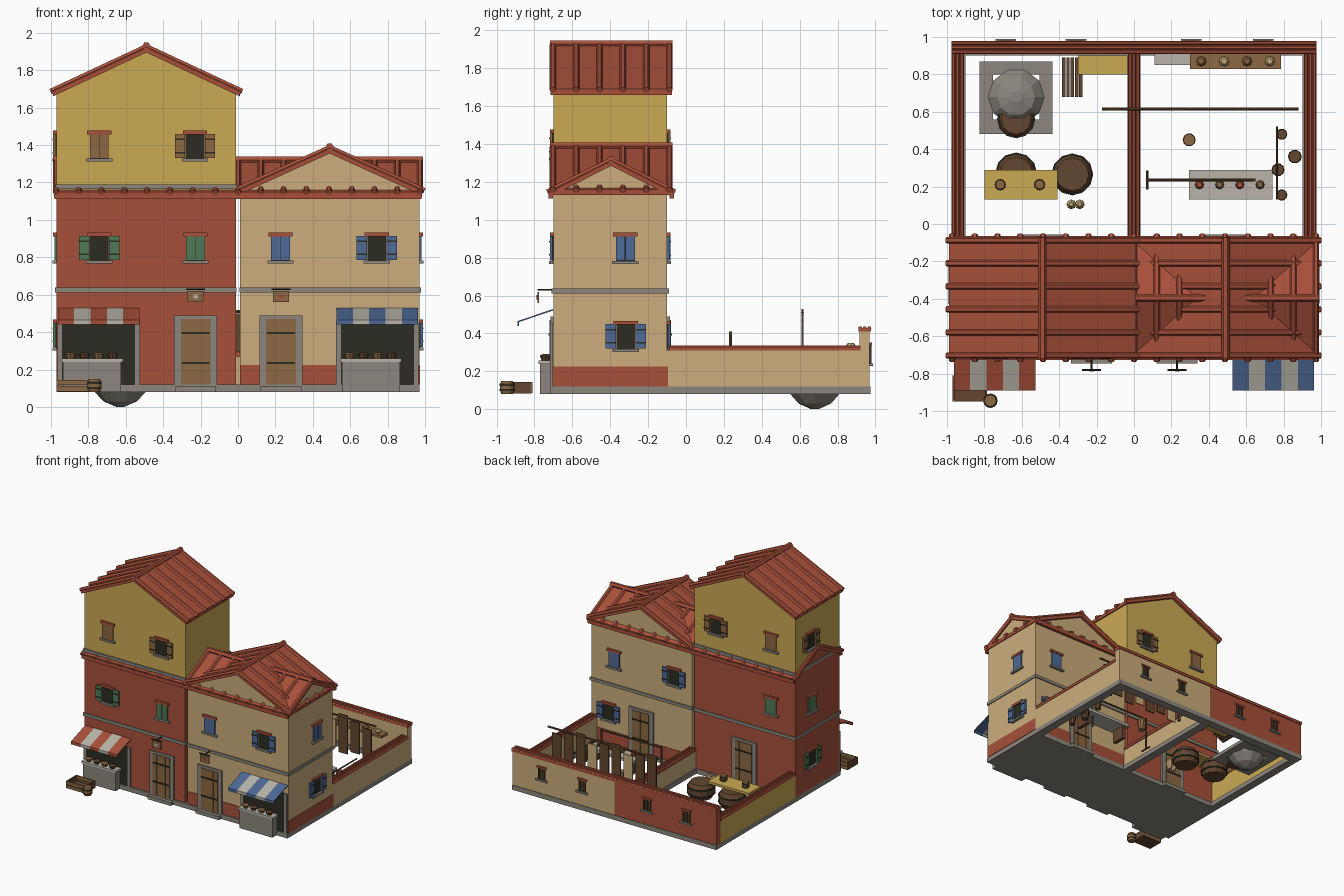
import bpy, math
from mathutils import Vector

def mat(name, r, g, b):
    m = bpy.data.materials.new(name)
    lin = [(c / 255 / 12.92 if c < 10 else ((c / 255 + 0.055) / 1.055) ** 2.4) for c in (r, g, b)]
    m.diffuse_color = (*lin, 1)
    return m

RED = mat("terracotta", 168, 80, 58)
TAN = mat("sand_plaster", 204, 174, 124)
YEL = mat("ochre_plaster", 203, 170, 84)
GREY = mat("stone", 140, 135, 126)
DARK = mat("dark_opening", 44, 44, 34)
WOOD = mat("wood", 140, 104, 66)
BROWN = mat("dark_wood", 98, 70, 46)
GREEN = mat("green_paint", 80, 122, 88)
BLUE = mat("blue_paint", 78, 106, 150)
PALE = mat("pale_stone", 184, 180, 168)

def mesh(name, verts, faces, m):
    me = bpy.data.meshes.new(name)
    me.from_pydata(verts, [], faces)
    me.materials.append(m)
    o = bpy.data.objects.new(name, me)
    bpy.context.collection.objects.link(o)
    return o

def prism(name, pts, axis, a, b, m):
    """Extrude a 2D profile along x (profile y,z) or y (profile x,z)."""
    place = (lambda p, t: (t, p[0], p[1])) if axis == 'x' else (lambda p, t: (p[0], t, p[1]))
    n = len(pts)
    area = sum(pts[i][0] * pts[(i + 1) % n][1] - pts[(i + 1) % n][0] * pts[i][1] for i in range(n))
    if (area > 0) == (axis == 'y'):
        pts = pts[::-1]
    v = [place(p, a) for p in pts] + [place(p, b) for p in pts]
    f = [tuple(range(n))[::-1], tuple(range(n, 2 * n))]
    f += [(i, (i + 1) % n, n + (i + 1) % n, n + i) for i in range(n)]
    return mesh(name, v, f, m)

def box(name, x0, x1, y0, y1, z0, z1, m):
    return prism(name, [(y0, z0), (y1, z0), (y1, z1), (y0, z1)], 'x', x0, x1, m)

def rod(name, a, b, r, m, n=6):
    a, b = Vector(a), Vector(b)
    q = (b - a).to_track_quat('Z', 'Y')
    ring = [q @ Vector((r * math.cos(2 * math.pi * i / n), r * math.sin(2 * math.pi * i / n), 0)) for i in range(n)]
    f = [tuple(range(n))[::-1], tuple(range(n, 2 * n))]
    f += [(i, (i + 1) % n, n + (i + 1) % n, n + i) for i in range(n)]
    return mesh(name, [a + p for p in ring] + [b + p for p in ring], f, m)

def lathe(name, x, y, prof, m, n=10):
    v = [(x + r * math.cos(2 * math.pi * i / n), y + r * math.sin(2 * math.pi * i / n), z)
         for r, z in prof for i in range(n)]
    f = [(k * n + i, k * n + (i + 1) % n, (k + 1) * n + (i + 1) % n, (k + 1) * n + i)
         for k in range(len(prof) - 1) for i in range(n)]
    f += [tuple(range(n))[::-1], tuple(range((len(prof) - 1) * n, len(prof) * n))]
    return mesh(name, v, f, m)

def wallbox(name, face, u, z, w, h, d0, d1, m):
    """Box on a wall face: u, z centre, w, h size, d0..d1 distance outwards."""
    u0, u1, z0, z1 = u - w / 2, u + w / 2, z - h / 2, z + h / 2
    if face == 'front': return box(name, u0, u1, -0.70 - d1, -0.70 - d0, z0, z1, m)
    if face == 'back': return box(name, u0, u1, -0.10 + d0, -0.10 + d1, z0, z1, m)
    if face == 'yard': return box(name, u0, u1, 0.97 + d0, 0.97 + d1, z0, z1, m)
    if face == 'left': return box(name, -0.97 - d1, -0.97 - d0, u0, u1, z0, z1, m)
    return box(name, 0.97 + d0, 0.97 + d1, u0, u1, z0, z1, m)

def window(face, u, z, m, is_open):
    wallbox("window_lintel", face, u, z + 0.072, 0.13, 0.02, -0.01, 0.018, RED)
    wallbox("window_sill", face, u, z - 0.075, 0.14, 0.016, -0.01, 0.022, GREY)
    wallbox("window_opening", face, u, z, 0.1, 0.135, -0.01, 0.004, DARK)
    for s in (-1, 1):
        c = u + s * (0.08 if is_open else 0.026)
        w = 0.055 if is_open else 0.049
        wallbox("shutter", face, c, z, w, 0.13, 0.004 if is_open else 0, 0.018 if is_open else 0.012, m)
        if is_open:
            for dz in (-0.035, 0.035):
                wallbox("shutter_strap", face, c, z + dz, w, 0.008, 0.018, 0.022, DARK)

def door(face, u):
    wallbox("door_frame", face, u, 0.305, 0.23, 0.37, -0.01, 0.015, GREY)
    for i in range(4):
        wallbox("door_plank", face, u - 0.06 + i * 0.04, 0.295, 0.038, 0.35, 0, 0.021, WOOD)
    for z in (0.235, 0.395):
        wallbox("door_strap", face, u, z, 0.15, 0.012, 0.02, 0.026, DARK)
    wallbox("door_step", face, u, 0.095, 0.22, 0.03, -0.02, 0.045, GREY)

# Foundation: slab under the houses, open frame round the yards
box("house_slab", -0.97, 0.97, -0.715, -0.09, 0.08, 0.12, GREY)
box("yard_kerb_back", -0.97, 0.97, 0.90, 0.975, 0.08, 0.12, GREY)
for x in (-0.935, 0, 0.935):
    box("yard_kerb", x - 0.035, x + 0.035, -0.09, 0.90, 0.08, 0.12, GREY)

# House bodies, plinth, bands and upper storey
box("red_house", -0.97, -0.012, -0.70, -0.10, 0.12, 1.16, RED)
box("sand_house", 0.012, 0.97, -0.70, -0.10, 0.12, 1.16, TAN)
box("red_plinth", 0.012, 0.974, -0.704, -0.096, 0.12, 0.225, RED)
for s in (-1, 1):
    a, b = sorted((s * 0.008, s * 0.978))
    box("stone_band", a, b, -0.71, -0.09, 0.612, 0.638, GREY)
prism("upper_storey", [(-0.97, 1.16), (-0.01, 1.16), (-0.01, 1.685), (-0.49, 1.895), (-0.97, 1.685)],
      'y', -0.70, -0.10, YEL)
box("upper_storey_base", -0.975, -0.005, -0.712, -0.088, 1.165, 1.19, GREY)

# Gable walls under the lower roofs
prism("front_gable", [(0.012, 1.15), (0.97, 1.15), (0.49, 1.355)], 'y', -0.70, -0.10, TAN)
for x0, x1, m in ((0.05, 0.97, TAN), (-0.97, -0.05, RED)):
    prism("side_gable", [(-0.70, 1.15), (-0.10, 1.15), (-0.40, 1.30)], 'x', x0, x1, m)

def roof(axis, c, half, rz, ez, a, b, n):
    """Two thin slopes with tile ribs, verge rolls and a ridge roll."""
    P = (lambda u, t, z: (t, u, z)) if axis == 'x' else (lambda u, t, z: (u, t, z))
    prof = [(c - half, ez), (c, rz), (c + half, ez), (c + half, ez - 0.03), (c, rz - 0.03), (c - half, ez - 0.03)]
    for s in (-1, 1):
        prism("roof_slope", [(c, rz), (c + s * half, ez), (c + s * half, ez - 0.03), (c, rz - 0.03)], axis, a, b, RED)
        for i in range(n):
            t = a + 0.012 + (b - a - 0.024) * i / (n - 1)
            rod("roof_rib", P(c, t, rz), P(c + s * (half + 0.012), t, ez - 0.004), 0.017, RED)
    rod("roof_ridge", P(c, a - 0.004, rz + 0.004), P(c, b + 0.004, rz + 0.004), 0.022, RED)

roof('y', -0.49, 0.50, 1.925, 1.69, -0.715, -0.075, 6)
roof('y', 0.49, 0.495, 1.385, 1.16, -0.715, -0.075, 6)
roof('x', -0.395, 0.325, 1.315, 1.15, -0.985, 0.985, 17)
for y in (-0.715, -0.075):
    box("eave_board", -0.98, 0.98, y - 0.012, y + 0.012, 1.112, 1.145, RED)

# Windows: (face, position, height, shutter colour, open)
for w in [('front', -0.742, 1.395, WOOD, 0), ('front', -0.23, 1.395, WOOD, 1),
          ('front', -0.742, 0.85, GREEN, 1), ('front', -0.227, 0.85, GREEN, 0),
          ('front', 0.227, 0.85, BLUE, 0), ('front', 0.742, 0.85, BLUE, 1),
          ('back', -0.742, 1.395, WOOD, 0), ('back', -0.22, 1.395, WOOD, 1),
          ('back', -0.742, 0.85, GREEN, 0), ('back', 0.18, 0.85, BLUE, 1),
          ('back', 0.75, 0.85, BLUE, 0), ('back', 0.80, 0.385, BLUE, 1),
          ('left', -0.30, 1.395, WOOD, 1), ('left', -0.32, 0.85, GREEN, 0), ('left', -0.32, 0.385, GREEN, 1),
          ('right', -0.32, 0.85, BLUE, 0), ('right', -0.318, 0.385, BLUE, 1)]:
    window(*w)

# Doors and hanging signs
for x in (-0.227, 0.23):
    door('front', x)
    rod("sign_bracket", (x, -0.70, 0.63), (x, -0.785, 0.63), 0.005, DARK)
    rod("sign_bar", (x - 0.05, -0.78, 0.63), (x + 0.05, -0.78, 0.63), 0.005, DARK)
    box("sign_board", x - 0.042, x + 0.042, -0.785, -0.775, 0.56, 0.62, WOOD)
    box("sign_mark", x - 0.012, x + 0.012, -0.789, -0.785, 0.58, 0.602, PALE if x < 0 else RED)
for x in (-0.49, 0.49):
    door('back', x)

# Shop fronts: opening, posts, counter, baskets and striped awning
for x, m in ((-0.945, RED), (0.545, BLUE)):
    box("shop_opening", x, x + 0.42, -0.706, -0.69, 0.12, 0.455, DARK)
    for px in (x - 0.02, x + 0.392):
        box("shop_post", px, px + 0.028, -0.718, -0.69, 0.12, 0.455, GREY)
    box("counter", x + 0.01, x + 0.32, -0.77, -0.70, 0.08, 0.24, GREY)
    box("counter_top", x, x + 0.33, -0.778, -0.70, 0.24, 0.258, PALE)
    for i in range(4):
        lathe("basket", x + 0.05 + i * 0.075, -0.742, [(0.02, 0.258), (0.03, 0.282), (0.015, 0.292)], (WOOD, BROWN)[i % 2], 8)
    for i in range(5):
        a = x - 0.018 + i * 0.0872
        prism("awning_stripe", [(-0.70, 0.53), (-0.89, 0.465), (-0.89, 0.44), (-0.882, 0.44), (-0.882, 0.46), (-0.70, 0.522)],
              'x', a, a + 0.0872, PALE if i % 2 else m)

# Crate and barrel in the street
box("crate_floor", -0.965, -0.79, -0.945, -0.815, 0.082, 0.10, BROWN)
for y in (-0.95, -0.82):
    for z in (0.085, 0.118):
        box("crate_slat", -0.97, -0.785, y, y + 0.01, z, z + 0.027, WOOD)
for x in (-0.97, -0.795):
    box("crate_end", x, x + 0.01, -0.95, -0.81, 0.085, 0.145, BROWN)
BARREL = [(0.8, 0), (1, 0.35), (1, 0.65), (0.8, 1)]
def barrel(x, y, r, z0, z1, m):
    lathe("barrel", x, y, [(r * k, z0 + t * (z1 - z0)) for k, t in BARREL], m, 12)
    for t in (0.3, 0.7):
        z = z0 + t * (z1 - z0)
        lathe("barrel_hoop", x, y, [(r * 1.02, z - 0.006), (r * 1.02, z + 0.006)], DARK, 12)
barrel(-0.768, -0.945, 0.038, 0.08, 0.15, WOOD)

# Yard walls with tiled copings
def coping(x0, x1, y0, y1, z):
    box("wall_coping", x0, x1, y0, y1, z, z + 0.02, RED)
    for k in (0.15, 0.5, 0.85):
        if x1 - x0 < y1 - y0:
            x = x0 + k * (x1 - x0)
            rod("coping_roll", (x, y0, z + 0.018), (x, y1, z + 0.018), 0.011, RED)
        else:
            y = y0 + k * (y1 - y0)
            rod("coping_roll", (x0, y, z + 0.018), (x1, y, z + 0.018), 0.011, RED)
box("left_yard_wall", -0.97, -0.915, -0.10, 0.92, 0.12, 0.31, YEL)
box("right_yard_wall", 0.915, 0.97, -0.10, 0.92, 0.12, 0.31, TAN)
box("middle_yard_wall", -0.025, 0.025, -0.10, 0.92, 0.12, 0.27, TAN)
coping(-0.975, -0.91, -0.09, 0.92, 0.31)
coping(0.91, 0.975, -0.09, 0.92, 0.31)
coping(-0.032, 0.032, -0.09, 0.92, 0.27)
box("back_wall_red", -0.97, 0, 0.915, 0.97, 0.12, 0.41, RED)
box("back_wall_sand", 0, 0.97, 0.915, 0.97, 0.12, 0.41, TAN)
coping(-0.975, 0.975, 0.91, 0.978, 0.41)
for x in (-0.685, -0.31, 0.305, 0.69):
    wallbox("slot_lintel", 'yard', x, 0.345, 0.09, 0.015, -0.01, 0.012, RED)
    wallbox("slot_sill", 'yard', x, 0.235, 0.11, 0.014, -0.01, 0.018, GREY)
    wallbox("slot_opening", 'yard', x, 0.29, 0.07, 0.095, -0.01, 0.004, DARK)
    for s in (-0.027, 0, 0.027):
        wallbox("slot_bar", 'yard', x + s, 0.29, 0.009, 0.095, 0, 0.009, BROWN)

# Left yard: well, barrels, table, loaves, stair and cupboard
for x0, x1, y0, y1 in ((-0.825, -0.435, 0.48, 0.56), (-0.825, -0.435, 0.80, 0.87),
                       (-0.825, -0.755, 0.56, 0.80), (-0.505, -0.435, 0.56, 0.80)):
    box("well_paving", x0, x1, y0, y1, 0.095, 0.125, GREY)
lathe("well_bowl", -0.63, 0.68, [(0.02, 0.0), (0.09, 0.03), (0.145, 0.09), (0.15, 0.13), (0.1, 0.18), (0.03, 0.20)], GREY)
barrel(-0.63, 0.56, 0.10, 0.09, 0.16, BROWN)
barrel(-0.63, 0.27, 0.11, 0.10, 0.235, BROWN)
barrel(-0.33, 0.265, 0.11, 0.10, 0.23, BROWN)
box("yard_table", -0.80, -0.41, 0.13, 0.29, 0.24, 0.26, YEL)
for x in (-0.715, -0.505):
    barrel(x, 0.21, 0.03, 0.26, 0.31, WOOD)
for x in (-0.335, -0.29):
    lathe("loaf_sack", x, 0.105, [(0.015, 0.12), (0.026, 0.15), (0.026, 0.19), (0.01, 0.22)], TAN, 8)
for i in range(5):
    box("slatted_bench", -0.385 + i * 0.023, -0.367 + i * 0.023, 0.68, 0.89, 0.15 + 0.01 * i, 0.165 + 0.01 * i, BROWN)
box("cupboard", -0.30, -0.035, 0.80, 0.90, 0.12, 0.25, YEL)

# Right yard: board screen, bench with pots, shelf, stools and rails
rod("screen_rail", (-0.17, 0.615, 0.51), (0.88, 0.615, 0.51), 0.008, BROWN)
for i in range(9):
    x = -0.15 + i * 0.113
    box("screen_board", x, x + 0.085, 0.61, 0.62, 0.20 + 0.03 * (i % 2), 0.53 - 0.03 * (i % 3), TAN if i in (2, 5) else BROWN)
box("stone_table", 0.295, 0.74, 0.13, 0.29, 0.22, 0.245, PALE)
for x in (0.32, 0.70):
    box("stone_table_leg", x, x + 0.03, 0.15, 0.27, 0.11, 0.22, BROWN)
rod("hanging_rail", (0.07, 0.235, 0.40), (0.65, 0.235, 0.40), 0.007, BROWN)
rod("rail_foot", (0.07, 0.185, 0.12), (0.07, 0.285, 0.12), 0.007, BROWN)
for x in (0.07, 0.64):
    rod("rail_post", (x, 0.235, 0.12), (x, 0.235, 0.41), 0.008, BROWN)
for i in range(4):
    lathe("table_pot", 0.35 + 0.108 * i, 0.21, [(0.016, 0.245), (0.024, 0.27), (0.014, 0.29)], (RED, WOOD)[i % 2], 8)
    lathe("shelf_pot", 0.36 + 0.122 * i, 0.87, [(0.018, 0.32), (0.027, 0.335), (0.015, 0.35)], (WOOD, TAN)[i % 2], 8)
box("back_shelf", 0.30, 0.785, 0.83, 0.91, 0.30, 0.32, WOOD)
box("stone_trough", 0.11, 0.30, 0.85, 0.91, 0.12, 0.22, PALE)
for x, y, r in ((0.79, 0.48, 0.03), (0.86, 0.36, 0.037), (0.77, 0.29, 0.035), (0.79, 0.155, 0.03), (0.295, 0.45, 0.035)):
    lathe("stool", x, y, [(r * 0.8, 0.12), (r, 0.17), (r * 0.9, 0.22)], BROWN if x > 0.5 else WOOD, 10)
rod("stool_rail", (0.765, 0.13, 0.24), (0.765, 0.52, 0.24), 0.006, BROWN)
